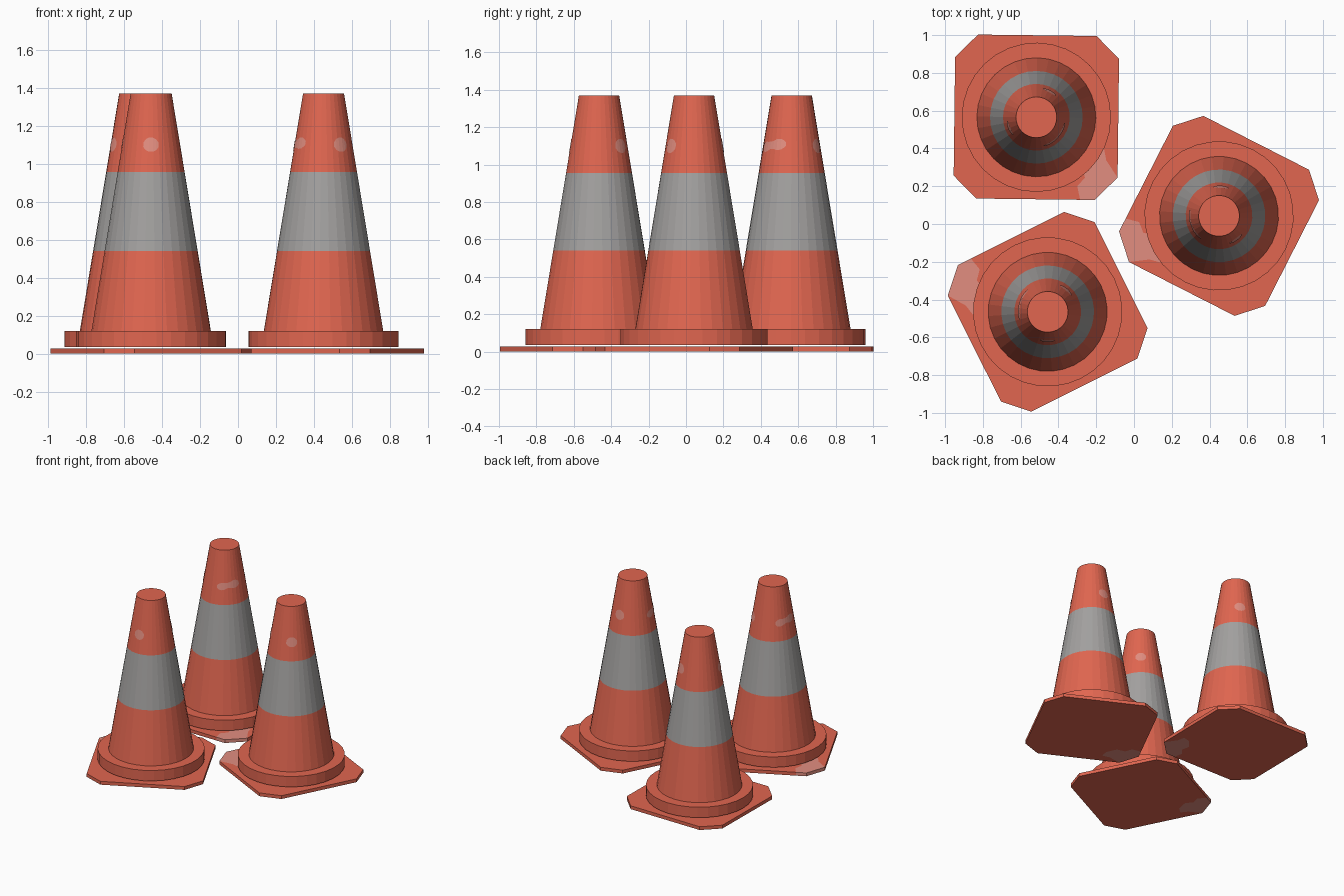
import bpy, bmesh, math
from math import sin, cos, radians, pi

if "Cube" in bpy.data.objects:
    bpy.data.objects.remove(bpy.data.objects["Cube"])

SIDES = 32


def material(name, rgb):
    m = bpy.data.materials.new(name)
    m.diffuse_color = (*rgb, 1)
    m.use_nodes = True
    m.node_tree.nodes["Principled BSDF"].inputs["Base Color"].default_value = m.diffuse_color
    return m


ORANGE = material("orange_red", (0.753, 0.133, 0.080))
GREY = material("stripe_grey", (0.366, 0.356, 0.35))
WORN = material("worn_pink", (0.76, 0.27, 0.216))


def finish(bm, name, mats, place):
    bmesh.ops.recalc_face_normals(bm, faces=bm.faces)
    me = bpy.data.meshes.new(name)
    bm.to_mesh(me)
    bm.free()
    for m in mats:
        me.materials.append(m)
    ob = bpy.data.objects.new(name, me)
    x, y, turn = place
    ob.location = (x, y, 0)
    ob.rotation_euler.z = radians(turn)
    bpy.context.collection.objects.link(ob)
    return ob


def cone_radius(z):
    return 0.315 - 0.207 * (z - 0.12) / 1.25


# Square plate with cut corners; the worn corner is its own face
def base_plate(name, place):
    h, c = 0.434, 0.314
    worn_edge = [(0.373, -0.224), (0.361, -0.166), (0.305, -0.18),
                 (0.247, -0.251), (0.261, -0.317), (0.221, -0.362)]
    start, corner_a, corner_b = (0.237, -h), (c, -h), (h, -c)
    rest = [(h, c), (c, h), (-c, h), (-h, c), (-h, -c), (-c, -h)]
    bm = bmesh.new()
    verts = {p: bm.verts.new((*p, 0))
             for p in [start, corner_a, corner_b] + worn_edge + rest}
    patch = bm.faces.new([verts[p] for p in [start, corner_a, corner_b] + worn_edge])
    patch.material_index = 1
    bm.faces.new([verts[p] for p in [corner_b] + rest + [start] + worn_edge[::-1]])
    geo = bmesh.ops.extrude_face_region(bm, geom=bm.faces[:], use_keep_orig=True)
    for v in geo["geom"]:
        if isinstance(v, bmesh.types.BMVert):
            v.co.z = 0.027
    # rim faces of the worn corner
    for f in bm.faces:
        m = f.calc_center_median()
        if len(f.verts) == 4 and m.x > 0.23 and m.y < -0.3:
            f.material_index = 1
    finish(bm, name, [ORANGE, WORN], place)


# Turned body: collar, tapering cone and grey band
def cone_body(name, place):
    profile = [(0.395, 0.035), (0.395, 0.12)]
    profile += [(cone_radius(z), z) for z in (0.12, 0.54, 0.955, 1.37)]
    bm = bmesh.new()
    rings = [[bm.verts.new((r * cos(2 * pi * i / SIDES), r * sin(2 * pi * i / SIDES), z))
              for i in range(SIDES)] for r, z in profile]
    for k in range(len(rings) - 1):
        for i in range(SIDES):
            j = (i + 1) % SIDES
            f = bm.faces.new((rings[k][i], rings[k][j], rings[k + 1][j], rings[k + 1][i]))
            f.material_index = 1 if 0.54 < f.calc_center_median().z < 0.955 else 0
    bm.faces.new(rings[0][::-1])
    bm.faces.new(rings[-1])
    finish(bm, name, [ORANGE, GREY], place)


# Thin worn marks wrapped on the cone: rows of (angle, middle height, half height)
def worn_mark(name, rows, place):
    bm = bmesh.new()
    cols = []
    for a, mid, half in rows:
        a = radians(a)
        cols.append([bm.verts.new(((cone_radius(z) + 0.002) * cos(a),
                                   (cone_radius(z) + 0.002) * sin(a), z))
                     for z in (mid - half, mid + half)])
    for p, q in zip(cols, cols[1:]):
        bm.faces.new((p[0], q[0], q[1], p[1]))
    finish(bm, name, [WORN], place)


def round_mark(angle):
    return [(angle + da, 1.10, hh) for da, hh in
            ((-15, 0.012), (-10, 0.029), (-4, 0.037), (4, 0.037), (10, 0.029), (15, 0.012))]


double_mark = [(-75, 1.093, 0.01), (-70, 1.094, 0.022), (-62, 1.095, 0.028),
               (-54, 1.097, 0.025), (-46, 1.103, 0.02), (-38, 1.106, 0.022),
               (-30, 1.108, 0.03), (-21, 1.109, 0.029), (-15, 1.11, 0.02), (-11, 1.11, 0.009)]

# Three cones: x, y, turn in degrees
places = {"back": (-0.517, 0.565, -0.7),
          "right": (0.45, 0.043, -117.0),
          "front": (-0.457, -0.465, 206.6)}
for label, place in places.items():
    base_plate(label + "_base_plate", place)
    cone_body(label + "_cone_body", place)
    worn_mark(label + "_worn_mark_1", round_mark(63), place)
    worn_mark(label + "_worn_mark_2", round_mark(-157), place)
    worn_mark(label + "_worn_mark_3", double_mark, place)
